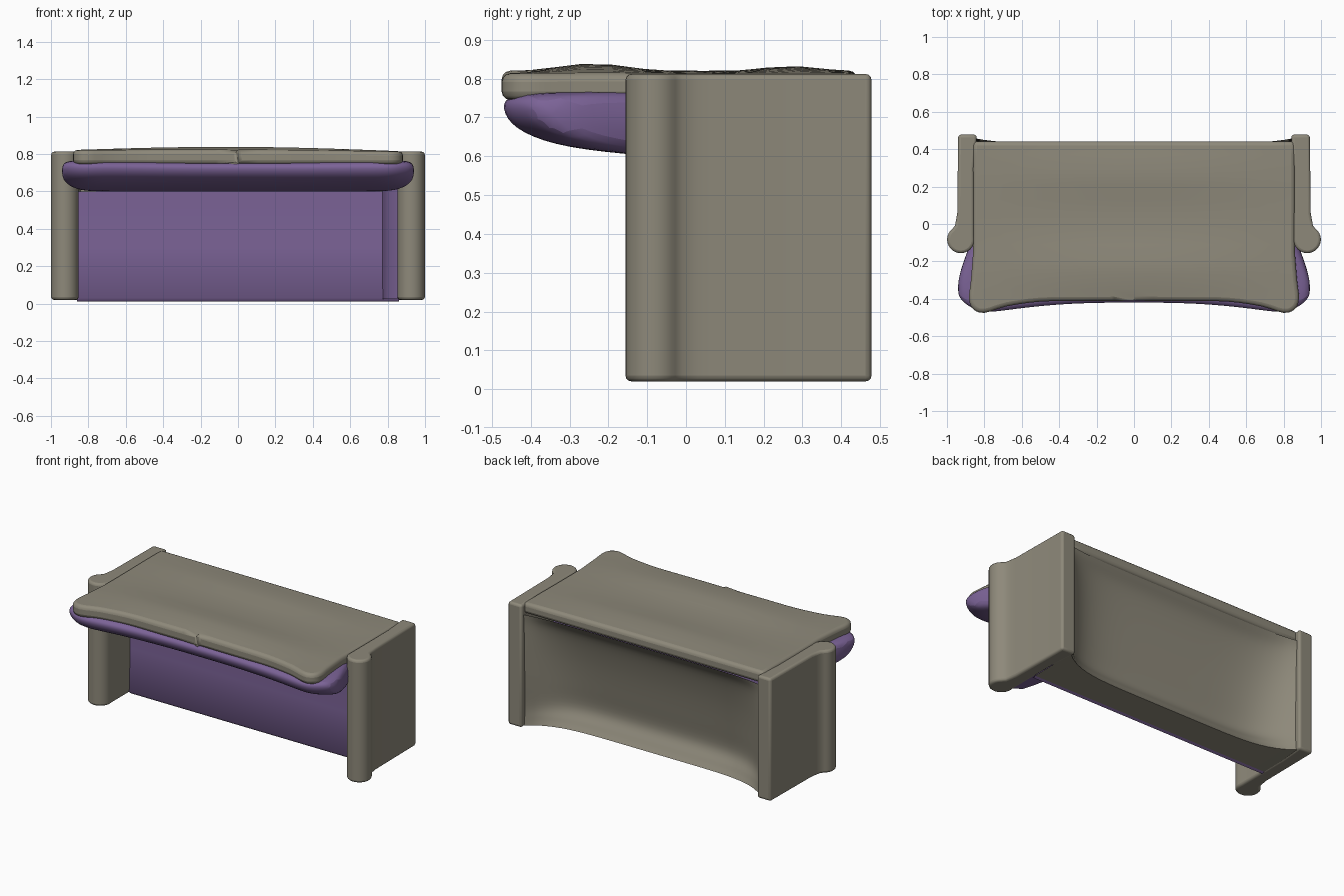
import bpy, bmesh, math
from mathutils import Vector

if "Cube" in bpy.data.objects:
    bpy.data.objects.remove(bpy.data.objects["Cube"])


def material(name, rgb):
    m = bpy.data.materials.new(name)
    m.diffuse_color = (*rgb, 1)
    m.use_nodes = True
    m.node_tree.nodes["Principled BSDF"].inputs["Base Color"].default_value = m.diffuse_color
    return m


TAUPE = material("taupe_fabric", (0.27, 0.25, 0.195))
PURPLE = material("purple_fabric", (0.20, 0.125, 0.31))


def finish(name, bm, mat, bevel=0, subsurf=0, recalc=True):
    if recalc:
        bmesh.ops.recalc_face_normals(bm, faces=bm.faces)
    mesh = bpy.data.meshes.new(name)
    bm.to_mesh(mesh)
    bm.free()
    mesh.materials.append(mat)
    ob = bpy.data.objects.new(name, mesh)
    bpy.context.collection.objects.link(ob)
    if bevel:
        b = ob.modifiers.new("bevel", 'BEVEL')
        b.width, b.segments = bevel, 3
        b.limit_method, b.angle_limit = 'ANGLE', math.radians(50)
    if subsurf:
        s = ob.modifiers.new("subsurf", 'SUBSURF')
        s.levels = s.render_levels = subsurf
    bpy.context.view_layer.objects.active = ob
    ob.select_set(True)
    bpy.ops.object.shade_smooth_by_angle(angle=math.radians(50))
    ob.select_set(False)
    return ob


def prism(points, direction):
    """Close a 3D outline into a face and push it along a vector."""
    bm = bmesh.new()
    face = bm.faces.new([bm.verts.new(p) for p in points])
    new = bmesh.ops.extrude_face_region(bm, geom=[face])["geom"]
    verts = [v for v in new if isinstance(v, bmesh.types.BMVert)]
    bmesh.ops.translate(bm, verts=verts, vec=Vector(direction))
    return bm


def sheet(name, rows, mat):
    """Open grid surface; rows run downward on the rear, left to right."""
    bm = bmesh.new()
    g = [[bm.verts.new(p) for p in row] for row in rows]
    for a, b in zip(g, g[1:]):
        for i in range(len(a) - 1):
            bm.faces.new((a[i], a[i + 1], b[i + 1], b[i]))
    return finish(name, bm, mat, recalc=False)


def smooth_curve(pts, steps=5):
    """Catmull-Rom through open points."""
    p = [Vector(q) for q in pts]
    p = [2 * p[0] - p[1]] + p + [2 * p[-1] - p[-2]]
    out = []
    for a, b, c, d in zip(p, p[1:], p[2:], p[3:]):
        for i in range(steps):
            t = i / steps
            out.append(0.5 * (2 * b + (c - a) * t + (2 * a - 5 * b + 4 * c - d) * t * t
                              + (3 * b - a - 3 * c + d) * t ** 3))
    return out + [p[-2]]


# arms: flat panel ending in a rounded upright roll
for side, label in ((-1, "left"), (1, "right")):
    plan = [(0.84, 0.478), (0.855, 0.3), (0.855, -0.06)]
    for i in range(21):
        a = math.radians(180 + 230 * i / 20)
        plan.append((0.926 + 0.073 * math.cos(a), -0.083 + 0.073 * math.sin(a)))
    plan += [(0.957, -0.01), (0.95, 0.03), (0.945, 0.06), (0.94, 0.478)]
    bm = prism([(side * x, y, 0.02) for x, y in plan], (0, 0, 0.792))
    finish(label + "_arm", bm, TAUPE, 0.015)

# hollow rear wall, scooped both ways, and the underside
xs = [-0.86 + 1.72 * i / 32 for i in range(33)]
hollow = smooth_curve([(0.43, 0.745), (0.37, 0.66), (0.32, 0.5), (0.28, 0.3),
                       (0.26, 0.15), (0.30, 0.07), (0.33, 0.025)])
rows = []
for y, z in hollow:
    rows.append([(x, 0.46 - (0.46 - y) * (1 - abs(x / 0.86) ** 6), z) for x in reversed(xs)])
rows.append([(x, 0.13, 0.02) for x in reversed(xs)])
sheet("hollow_back", rows, TAUPE)

# upright inner panel
front = [(0.14, 0.02), (0.125, 0.012), (0.11, 0.03), (0.12, 0.3), (0.115, 0.6)]
sheet("inner_panel", [[(x, y, z) for x in reversed(xs)] for y, z in front], PURPLE)

# top board with flared front corners and a slightly wavy top
half = smooth_curve([(0, -0.41), (0.3, -0.412), (0.5, -0.415), (0.68, -0.44), (0.8, -0.475),
                     (0.86, -0.455), (0.882, -0.40), (0.872, -0.3), (0.86, -0.15)], 3)
half = [tuple(p) for p in half] + [(0.862, 0.442)]
outline = half + [(-x, y) for x, y in reversed(half) if x > 0]
bm = prism([(x, y, 0.745) for x, y in outline], (0, 0, 0.068))
cuts = [((0.12 * i, 0, 0), (1, 0, 0)) for i in range(-6, 7)]
cuts += [((0, -0.35 + 0.08 * i, 0), (0, 1, 0)) for i in range(10)]
for co, no in cuts:
    bmesh.ops.bisect_plane(bm, geom=bm.verts[:] + bm.edges[:] + bm.faces[:],
                           plane_co=co, plane_no=no)
for v in bm.verts:
    if v.co.z > 0.78:
        x, y = v.co.x, v.co.y
        across = max(0, math.cos(x * 1.75))
        waves = math.exp(-((y + 0.24) / 0.13) ** 2) + 0.7 * math.exp(-((y - 0.27) / 0.11) ** 2)
        v.co.z += 0.022 * across * waves + 0.004 * (1 - x)
finish("top_board", bm, TAUPE, 0.022)

# padded cushion under the board: sections of x, front y, rear y, bottom z, top z
sections = [(0, -0.415, 0.13, 0.605, 0.765), (0.35, -0.418, 0.13, 0.605, 0.765),
            (0.65, -0.45, 0.13, 0.605, 0.77), (0.80, -0.475, 0.12, 0.605, 0.77),
            (0.88, -0.44, -0.11, 0.62, 0.765), (0.945, -0.385, -0.29, 0.66, 0.755)]
sections = [(-s[0], *s[1:]) for s in reversed(sections[1:])] + sections
bm = bmesh.new()
rings = []
for x, f, r, lo, hi in sections:
    m = f + 0.5 * (r - f)
    h = hi - lo
    w = min(1, (r - f) / 0.4)
    ring = [(f, hi), (f - 0.01, hi - 0.3 * h), (f + 0.02 * w, lo + 0.4 * h),
            (f + 0.12 * w, lo + 0.14 * h), (m, lo), (r, lo - 0.02 * w), (r, hi), (m, hi)]
    rings.append([bm.verts.new((x, y, z)) for y, z in ring])
for a, b in zip(rings, rings[1:]):
    for i in range(8):
        j = (i + 1) % 8
        bm.faces.new((a[i], a[j], b[j], b[i]))
bm.faces.new(rings[0])
bm.faces.new(rings[-1])
finish("under_cushion", bm, PURPLE, subsurf=2)

# padding on the inside of the right arm
pad = [(0.86, -0.06), (0.81, -0.03), (0.785, 0.06), (0.77, 0.13), (0.86, 0.13)]
finish("arm_padding", prism([(x, y, 0.025) for x, y in pad], (0, 0, 0.60)), PURPLE)
